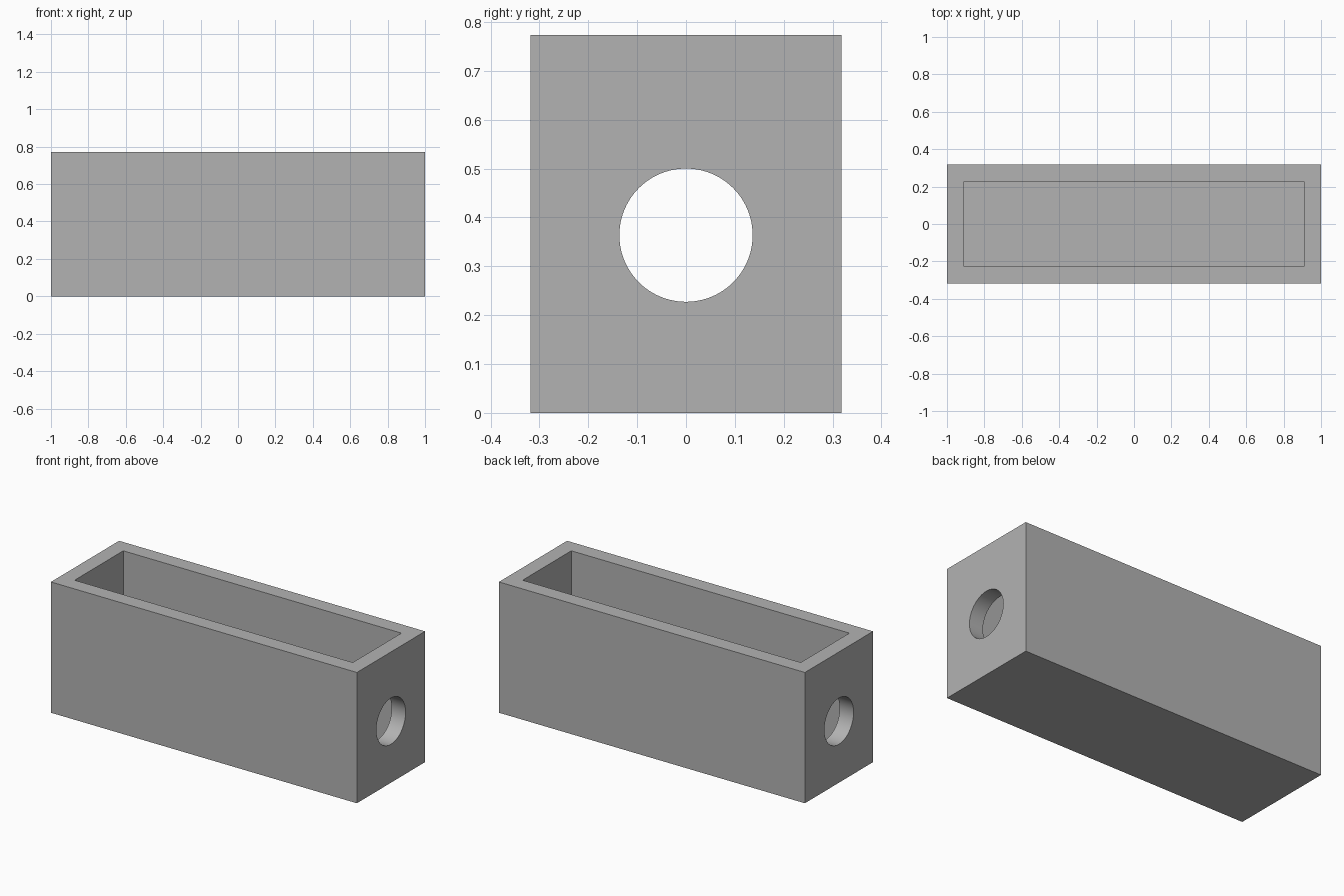
import bpy
import math

if "Cube" in bpy.data.objects:
    bpy.data.objects.remove(bpy.data.objects["Cube"], do_unlink=True)

UNIT = 1 / 11
LENGTH, WIDTH, HEIGHT = 22 * UNIT, 7 * UNIT, 8.5 * UNIT
WALL = UNIT
HOLE_RADIUS, HOLE_HEIGHT = 1.5 * UNIT, 4 * UNIT

grey = bpy.data.materials.new("plain grey")
grey.use_nodes = True
colour = (0.45, 0.45, 0.45, 1)
grey.diffuse_color = colour
grey.node_tree.nodes["Principled BSDF"].inputs["Base Color"].default_value = colour


def finish(obj, name):
    obj.name = name
    obj.data.materials.append(grey)
    bpy.ops.object.transform_apply(location=False, rotation=True, scale=True)
    return obj


def block(name, size, bottom):
    bpy.ops.mesh.primitive_cube_add(size=1, location=(0, 0, bottom + size[2] / 2))
    obj = bpy.context.object
    obj.scale = size
    return finish(obj, name)


# Outer body
body = block("open_box", (LENGTH, WIDTH, HEIGHT), 0)

# Cavity open at the top, leaving a floor as thick as the walls
cavity = block("cavity_cutter", (LENGTH - 2 * WALL, WIDTH - 2 * WALL, HEIGHT), WALL)

# Round hole through both end walls
bpy.ops.mesh.primitive_cylinder_add(
    vertices=96, radius=HOLE_RADIUS, depth=LENGTH * 1.2,
    location=(0, 0, HOLE_HEIGHT), rotation=(0, math.pi / 2, 0))
bore = finish(bpy.context.object, "end_hole_cutter")

# Cut the body, then remove the cutters
bpy.ops.object.select_all(action="DESELECT")
body.select_set(True)
bpy.context.view_layer.objects.active = body
for cutter in (cavity, bore):
    cut = body.modifiers.new(cutter.name, "BOOLEAN")
    cut.operation = "DIFFERENCE"
    cut.solver = "EXACT"
    cut.object = cutter
    bpy.ops.object.modifier_apply(modifier=cut.name)
    bpy.data.objects.remove(cutter, do_unlink=True)

bpy.ops.object.shade_smooth_by_angle(angle=math.radians(30))
